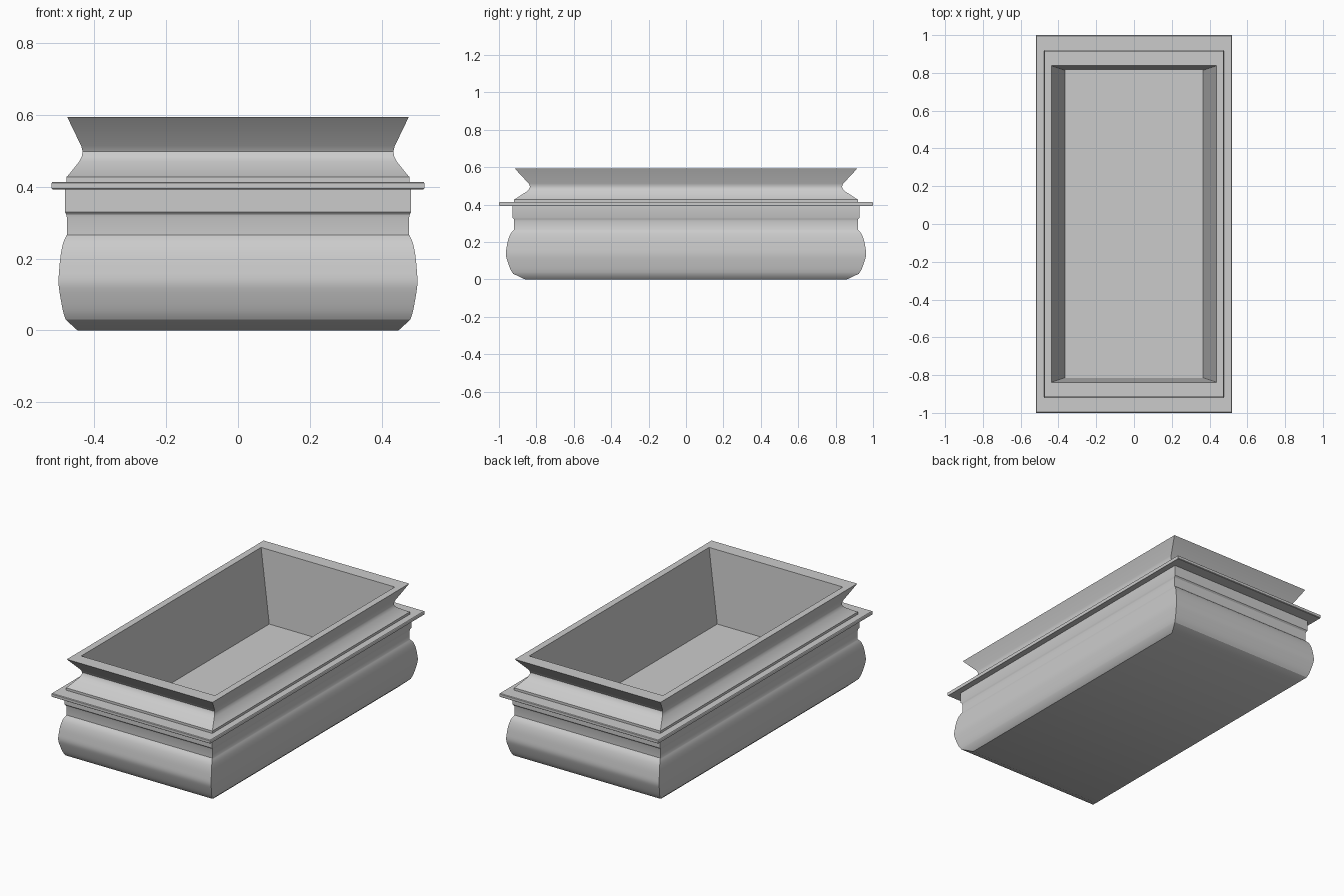
import bpy, bmesh, math

if "Cube" in bpy.data.objects:
    bpy.data.objects.remove(bpy.data.objects["Cube"])

RATIO = 1.93  # length of the trough relative to its width

# Outer moulding profile: (half width, height), bottom to top
base = [(.446, 0), (.479, .03)]
belly = [(.479, .03), (.487, .056), (.496, .106), (.499, .136), (.497, .17),
         (.493, .21), (.486, .244), (.476, .266)]
waist = [(.476, .314), (.477, .322), (.481, .330), (.481, .392)]
ledge = [(.516, .392), (.518, .395), (.518, .410), (.516, .413)]
neck = [(.477, .413), (.477, .427), (.474, .429), (.441, .470), (.4345, .483),
        (.432, .497), (.436, .513), (.475, .594)]


def smooth_curve(pts, steps=3):
    """Catmull-Rom resampling of a profile section."""
    p = [pts[0]] + pts + [pts[-1]]
    out = []
    for i in range(1, len(p) - 2):
        for s in range(steps):
            t = s / steps
            out.append(tuple(
                .5 * (2 * b + (c - a) * t + (2 * a - 5 * b + 4 * c - d) * t * t
                      + (3 * b - a - 3 * c + d) * t ** 3)
                for a, b, c, d in zip(p[i - 1], p[i], p[i + 1], p[i + 2])))
    return out + [pts[-1]]


def rings_to_object(name, rings):
    """Skin a stack of rectangles (half x, half y, z), capped at both ends."""
    bm = bmesh.new()
    loops = [[bm.verts.new((sx * x, sy * y, z))
              for sx, sy in ((-1, -1), (1, -1), (1, 1), (-1, 1))]
             for x, y, z in rings]
    for low, high in zip(loops, loops[1:]):
        for i in range(4):
            j = (i + 1) % 4
            bm.faces.new((low[i], low[j], high[j], high[i]))
    bm.faces.new(loops[0][::-1])
    bm.faces.new(loops[-1])
    mesh = bpy.data.meshes.new(name)
    bm.to_mesh(mesh)
    bm.free()
    obj = bpy.data.objects.new(name, mesh)
    bpy.context.collection.objects.link(obj)
    bpy.context.view_layer.objects.active = obj
    obj.select_set(True)
    bpy.ops.object.shade_smooth_by_angle(angle=math.radians(30))
    return obj


# Moulded outside, flat rim, then sloping inner walls down to the basin floor
profile = base[:1] + smooth_curve(belly) + waist + ledge + neck
rings = [(x, x * RATIO, z) for x, z in profile]
rings += [(.436, .838, .594), (.366, .814, .17)]
rings_to_object("moulded_planter_trough", rings)
